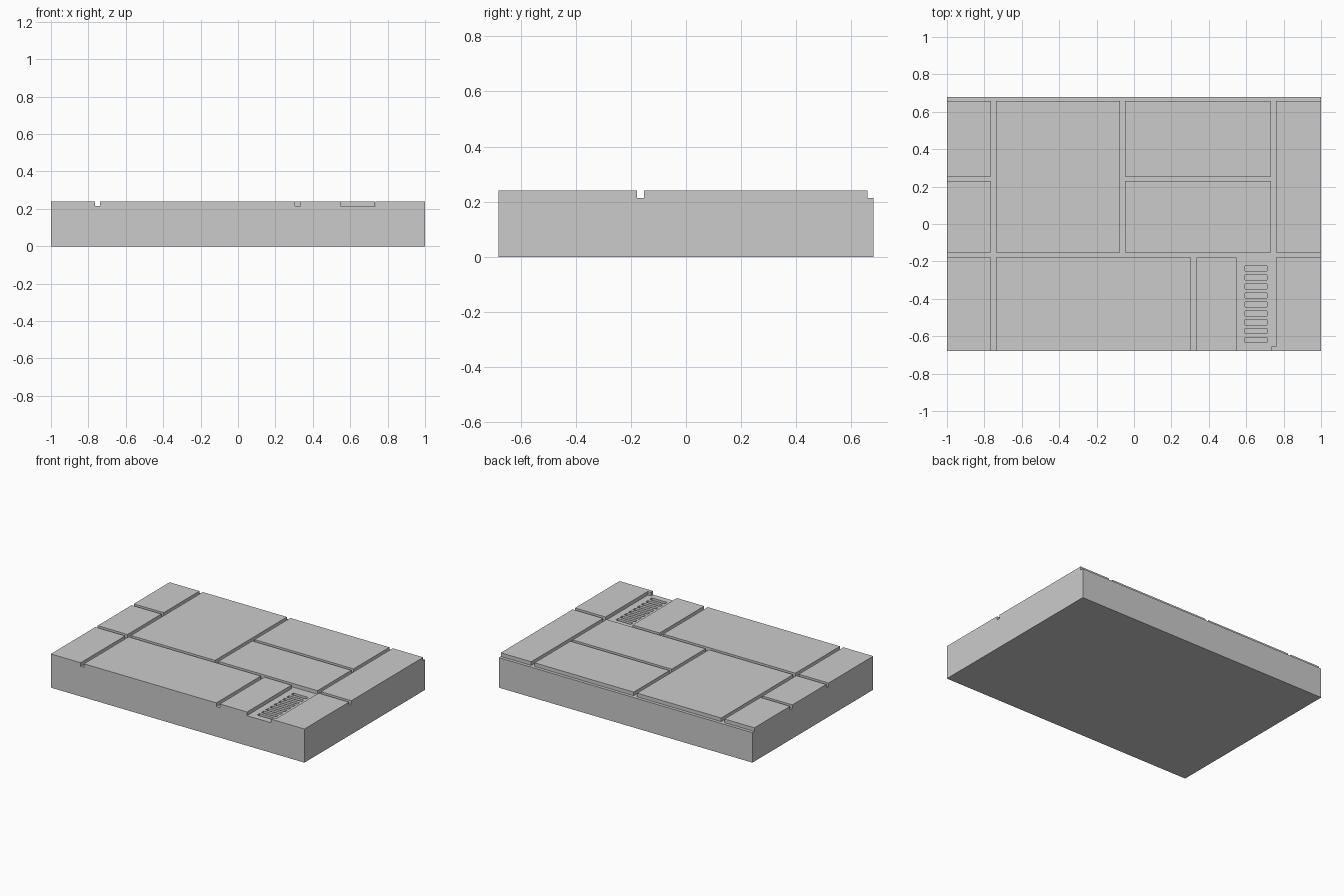
import bpy, bmesh

if "Cube" in bpy.data.objects:
    bpy.data.objects.remove(bpy.data.objects["Cube"])

HALF_X, HALF_Y = 1.0, 0.68
TOP, FLOOR, SLOT_FLOOR = 0.24, 0.214, 0.19

# Raised panels: x0, x1, y0, y1 (gaps between them are the grooves)
PANELS = [
    (-1.0, -0.765, 0.255, 0.658), (-1.0, -0.765, -0.152, 0.23),
    (-1.0, -0.765, -0.68, -0.178),
    (-0.738, -0.075, -0.152, 0.658),
    (-0.048, 0.733, 0.255, 0.658), (-0.048, 0.733, -0.152, 0.23),
    (0.76, 1.0, -0.152, 0.658), (0.76, 1.0, -0.68, -0.178),
    (-0.738, 0.305, -0.68, -0.178), (0.333, 0.547, -0.68, -0.178),
    (0.736, 0.76, -0.68, -0.656),   # small corner stop beside the vent bay
]
# Nine vent slots sunk in the floor of the vent bay
SLOTS = [(0.594, 0.712, -0.252 - i * 0.0478, -0.225 - i * 0.0478) for i in range(9)]


def inside(rects, x, y):
    return any(a < x < b and c < y < d for a, b, c, d in rects)


def level(x, y):
    if inside(PANELS, x, y):
        return TOP
    return SLOT_FLOOR if inside(SLOTS, x, y) else FLOOR


# Grid lines through every panel and slot edge
rects = PANELS + SLOTS
xs = sorted({-HALF_X, HALF_X} | {v for r in rects for v in r[:2]})
ys = sorted({-HALF_Y, HALF_Y} | {v for r in rects for v in r[2:]})
nx, ny = len(xs) - 1, len(ys) - 1
bm = bmesh.new()


def height(i, j):
    if not (0 <= i < nx and 0 <= j < ny):
        return 0.0
    return level((xs[i] + xs[i + 1]) / 2, (ys[j] + ys[j + 1]) / 2)


def face(*points):
    bm.faces.new([bm.verts.new(p) for p in points])


def wall(p, q, h0, h1):
    # Vertical wall over segment p-q, split at each level so edges meet
    lo, hi = sorted((h0, h1))
    steps = [lo] + [z for z in (FLOOR,) if lo < z < hi] + [hi]
    for z0, z1 in zip(steps, steps[1:]):
        face((*p, z0), (*q, z0), (*q, z1), (*p, z1))


# Top surface, underside and walls
for i in range(nx + 1):
    for j in range(ny + 1):
        h = height(i, j)
        if i < nx and j < ny:
            a, b, c, d = xs[i], xs[i + 1], ys[j], ys[j + 1]
            face((a, c, h), (b, c, h), (b, d, h), (a, d, h))
            face((a, d, 0), (b, d, 0), (b, c, 0), (a, c, 0))
        if j < ny and h != height(i - 1, j):
            wall((xs[i], ys[j]), (xs[i], ys[j + 1]), h, height(i - 1, j))
        if i < nx and h != height(i, j - 1):
            wall((xs[i], ys[j]), (xs[i + 1], ys[j]), h, height(i, j - 1))

# Weld and merge coplanar faces
bmesh.ops.remove_doubles(bm, verts=bm.verts, dist=0.0005)
bmesh.ops.recalc_face_normals(bm, faces=bm.faces)
bmesh.ops.dissolve_limit(bm, angle_limit=0.01, verts=bm.verts, edges=bm.edges)

mesh = bpy.data.meshes.new("paneled_slab")
bm.to_mesh(mesh)
bm.free()
bpy.context.collection.objects.link(bpy.data.objects.new("paneled_slab", mesh))
